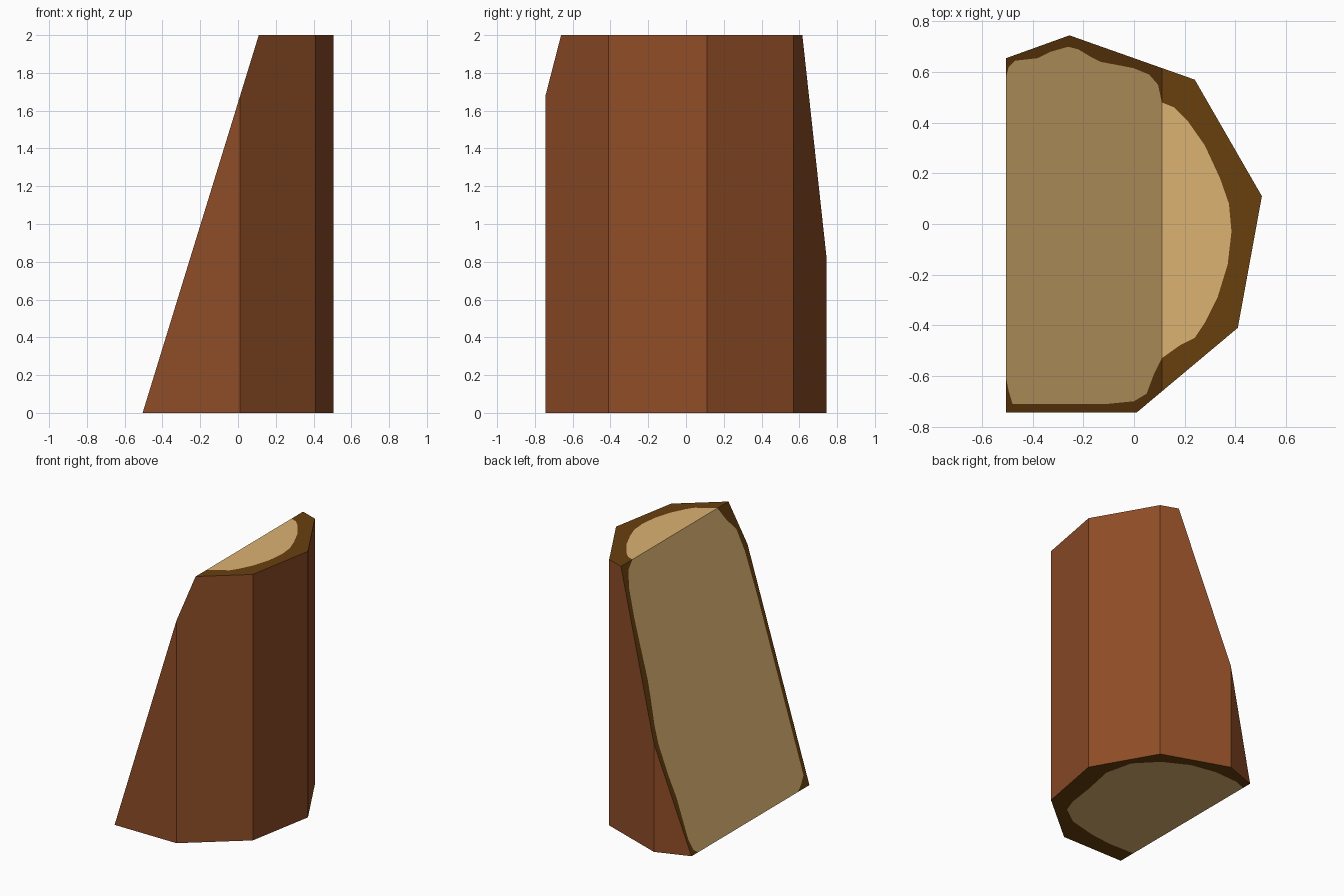
import bpy
import bmesh
from mathutils import Vector
from mathutils.geometry import delaunay_2d_cdt

if "Cube" in bpy.data.objects:
    bpy.data.objects.remove(bpy.data.objects["Cube"])

H = 2.0                    # height
X0, X1 = -0.505, 0.11      # split plane at the bottom and at the top


def material(name, rgb):
    mat = bpy.data.materials.new(name)
    lin = [((c / 255 + 0.055) / 1.055) ** 2.4 for c in rgb]
    mat.diffuse_color = (*lin, 1)
    mat.use_nodes = True
    mat.node_tree.nodes["Principled BSDF"].inputs["Base Color"].default_value = mat.diffuse_color
    return mat


BARK, RIM, WOOD = 0, 1, 2
mats = [material("bark", (143, 77, 39)),
        material("inner_bark", (105, 64, 15)),
        material("cut_wood", (219, 178, 113))]

# Cross-section of the log, counter-clockwise from front left
outline = [(X0, -0.745), (0.01, -0.745), (0.41, -0.41), (0.505, 0.11),
           (0.24, 0.57), (-0.255, 0.745), (X0, 0.655)]


def y_at(a, b, x):
    return a[1] + (b[1] - a[1]) * (x - a[0]) / (b[0] - a[0])


front_cut = (X1, y_at(outline[1], outline[2], X1))
back_cut = (X1, y_at(outline[4], outline[5], X1))

# Bark: extruded prism, cut by the slanted plane, ends removed
bm = bmesh.new()
base = bm.faces.new([bm.verts.new((x, y, 0)) for x, y in outline])
ext = bmesh.ops.extrude_face_region(bm, geom=[base], use_keep_orig=True)
top_verts = [g for g in ext["geom"] if isinstance(g, bmesh.types.BMVert)]
bmesh.ops.translate(bm, verts=top_verts, vec=(0, 0, H))
bmesh.ops.recalc_face_normals(bm, faces=bm.faces)
bmesh.ops.bisect_plane(bm, geom=bm.verts[:] + bm.edges[:] + bm.faces[:],
                       plane_co=(X0, 0, 0), plane_no=(-H, 0, X1 - X0),
                       clear_outer=True)
bm.normal_update()
ends = [f for f in bm.faces if abs(f.normal.z) > 0.1 or f.normal.x < -0.9]
bmesh.ops.delete(bm, geom=ends, context='FACES')
for f in bm.faces:
    f.material_index = BARK


def cut_face(border, wood, height, flip=False):
    """Fill a cut with an inner wood patch and a dark rim."""
    pts = [Vector(p) for p in border + wood]
    n = len(border)
    loops = [list(range(n)), list(range(n, len(pts)))]
    co, _, tris, _, _, origin = delaunay_2d_cdt(pts, [], loops, 1, 1e-5)
    verts = [bm.verts.new((p.x, p.y, height(p.x))) for p in co]
    for tri, src in zip(tris, origin):
        face = bm.faces.new([verts[i] for i in (reversed(tri) if flip else tri)])
        face.material_index = WOOD if 1 in src else RIM


# Top end
cut_face([front_cut] + outline[2:5] + [back_cut],
         [(X1, -0.53), (0.18, -0.48), (0.24, -0.45), (0.28, -0.39),
          (0.33, -0.29), (0.37, -0.16), (0.385, -0.03), (0.375, 0.08),
          (0.34, 0.18), (0.28, 0.31), (0.21, 0.41), (0.16, 0.46), (X1, 0.48)],
         lambda x: H)

# Slanted split side
cut_face(outline[:2] + [front_cut, back_cut] + outline[5:],
         [(X0, -0.61), (-0.495, -0.66), (-0.48, -0.71), (-0.1, -0.71),
          (0, -0.70), (0.05, -0.67), (0.08, -0.59), (X1, -0.53),
          (X1, 0.48), (0.095, 0.55), (0.06, 0.59), (0, 0.615), (-0.05, 0.625),
          (-0.13, 0.64), (-0.17, 0.66), (-0.22, 0.69), (-0.26, 0.70),
          (-0.33, 0.68), (-0.38, 0.655), (-0.47, 0.645), (-0.495, 0.62),
          (X0, 0.58)],
         lambda x: H * (x - X0) / (X1 - X0))

# Bottom end
cut_face(outline,
         [(X0, -0.61), (-0.3, -0.615), (-0.12, -0.595), (0.10, -0.54),
          (0.24, -0.44), (0.28, -0.33), (0.31, -0.12), (0.36, 0.13),
          (0.31, 0.34), (0.165, 0.49), (-0.025, 0.59), (-0.22, 0.625),
          (-0.41, 0.615), (X0, 0.58)],
         lambda x: 0.0, flip=True)

bmesh.ops.remove_doubles(bm, verts=bm.verts, dist=1e-4)
mesh = bpy.data.meshes.new("split_log")
bm.to_mesh(mesh)
bm.free()
for m in mats:
    mesh.materials.append(m)
bpy.context.collection.objects.link(bpy.data.objects.new("split_log", mesh))
